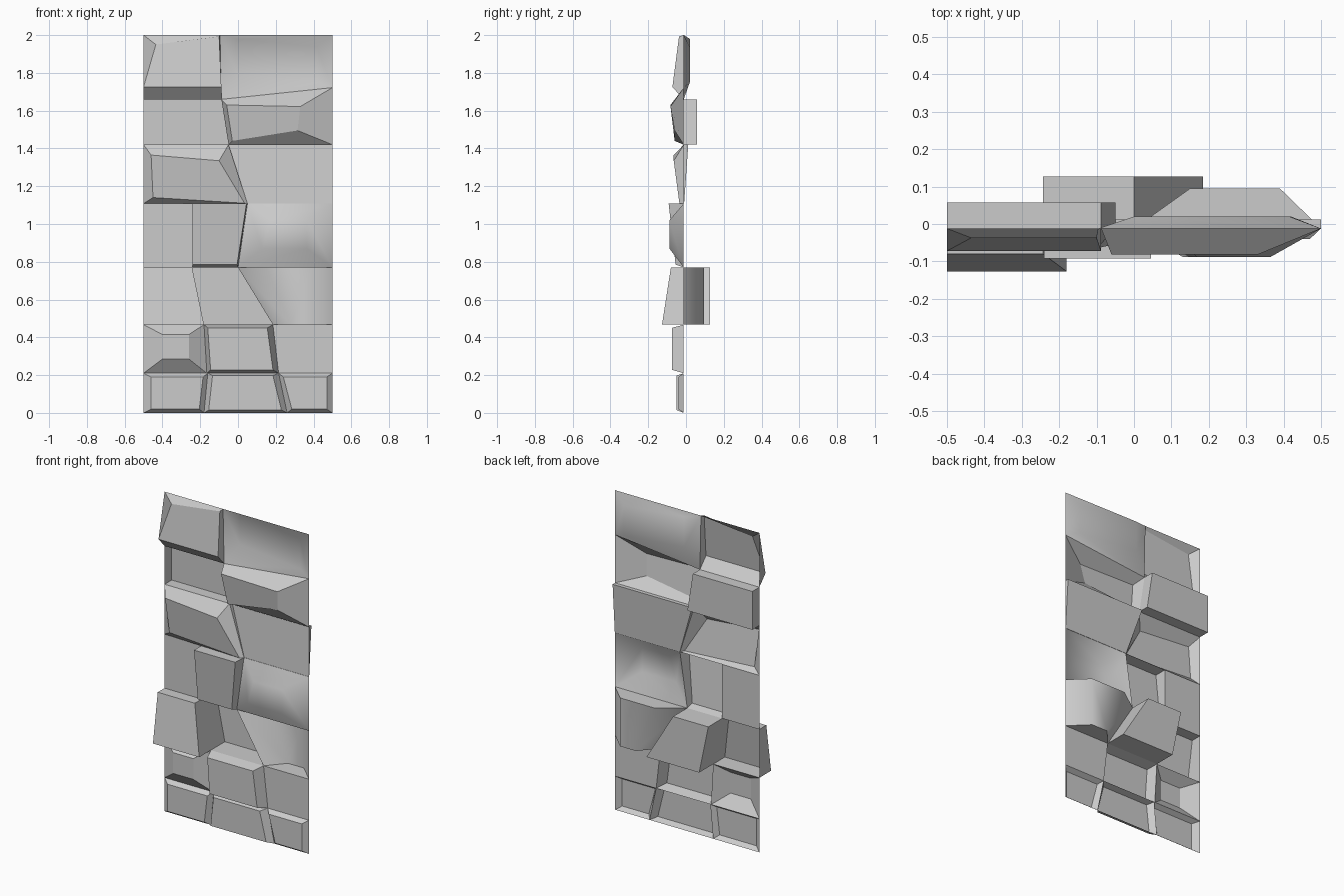
import bpy, bmesh, math

if "Cube" in bpy.data.objects:
    bpy.data.objects.remove(bpy.data.objects["Cube"])

PLANE = -0.012   # depth of the joints between the stones


def stone(name, outer, inset=(0, 0, 0, 0), y=None, inner=None, smooth=False):
    """One stone of the relief sheet: joint outline, raised or sunk face, side walls.
    Corners run bottom left, bottom right, top right, top left as (x, z).
    inset is (left, right, bottom, top); y is (bottom, top) depth of the face."""
    if inner is None:
        l, r, b, t = inset
        offs = ((l, b), (-r, b), (-r, -t), (l, -t))
        inner = [(p[0] + o[0], p[1] + o[1]) for p, o in zip(outer, offs)]
    bm = bmesh.new()
    rim = [bm.verts.new((x, PLANE, z)) for x, z in outer]
    if y is None:
        bm.faces.new(rim)
    else:
        depth = (y[0], y[0], y[1], y[1])
        face = [bm.verts.new((x, d, z)) for (x, z), d in zip(inner, depth)]
        bm.faces.new(face)
        for i in range(4):
            j = (i + 1) % 4
            bm.faces.new((rim[i], rim[j], face[j], face[i]))
    me = bpy.data.meshes.new(name)
    bm.to_mesh(me)
    bm.free()
    ob = bpy.data.objects.new(name, me)
    bpy.context.collection.objects.link(ob)
    if smooth:
        bpy.ops.object.select_all(action='DESELECT')
        ob.select_set(True)
        bpy.context.view_layer.objects.active = ob
        bpy.ops.object.shade_smooth_by_angle(angle=math.radians(60))


def cell(z0, z1, lb, rb, lt, rt):
    return [(lb, z0), (rb, z0), (rt, z1), (lt, z1)]


# Course 1: three bevelled base stones
stone("base_left", cell(0, .21, -.5, -.18, -.5, -.16), (.04, .025, .02, .02), (-.04, -.04))
stone("base_middle", cell(0, .21, -.18, .26, -.16, .215), (.025, .03, .015, .012), (-.05, -.05))
stone("base_right", cell(0, .21, .26, .5, .215, .5), (.025, .03, .02, .02), (-.04, -.04))

# Course 2: pyramid stone, block, flat stone
z0, z1 = .21, .467
stone("course2_left", cell(z0, z1, -.5, -.165, -.5, -.18), y=(-.07, -.07),
      inner=cell(.285, .415, -.4, -.26, -.4, -.26))
stone("course2_middle", cell(z0, z1, -.165, .215, -.18, .185), (.02, .03, .018, .017), (-.075, -.075))
stone("course2_right", cell(z0, z1, .215, .5, .185, .5))

# Course 3: tilted block, deep recess, rounded hollow
z0, z1 = .467, .77
stone("course3_left", cell(z0, z1, -.5, -.18, -.5, -.243), y=(-.127, -.08))
stone("course3_middle", cell(z0, z1, -.18, .185, -.243, 0), y=(.127, .127))
stone("course3_right", cell(z0, z1, .185, .5, 0, .5), y=(.095, .095),
      inner=cell(z0, z1, .28, .39, .15, .39), smooth=True)

# Course 4: flat stone, leaning slab, rounded pyramid stone
z0, z1 = .77, 1.108
stone("course4_left", cell(z0, z1, -.5, -.24, -.5, -.24))
stone("course4_middle", cell(z0, z1, -.24, 0, -.24, .05), (0, .005, .015, 0), (-.055, -.092))
stone("course4_right", cell(z0, z1, 0, .5, .05, .5), y=(-.088, -.088),
      inner=cell(.87, 1.02, .13, .365, .17, .365), smooth=True)

# Course 5: wedge and shallow tilted stone
z0, z1 = 1.108, 1.42
stone("course5_left", cell(z0, z1, -.5, .05, -.5, -.05), y=(-.035, -.065),
      inner=[(-.45, 1.14), (.035, 1.11), (-.1, 1.335), (-.46, 1.365)])
stone("course5_right", cell(z0, z1, .05, .5, -.05, .5), y=(-.01, .012))

# Course 6: recess and overhanging ledge
stone("course6_left", cell(1.42, 1.66, -.5, -.05, -.5, -.088), y=(.058, .058))
ledge_top = [(.5, 1.722), (-.088, 1.66)]
stone("course6_right", [(-.05, 1.42), (.5, 1.42)] + ledge_top, y=(-.06, -.082),
      inner=[(-.03, 1.44), (.315, 1.495), (.33, 1.622), (-.06, 1.63)])

# Course 7: leaning cap stone and shallow rounded hollow
stone("cap_left", cell(1.66, 2, -.5, -.088, -.5, -.095), y=(-.072, -.037),
      inner=[(-.5, 1.725), (-.088, 1.725), (-.1, 1.993), (-.435, 1.95)])
stone("cap_right", ledge_top[::-1] + [(.5, 2), (-.095, 2)], y=(.02, .02),
      inner=[(0, 1.79), (.42, 1.75), (.415, 1.938), (0, 1.98)], smooth=True)
